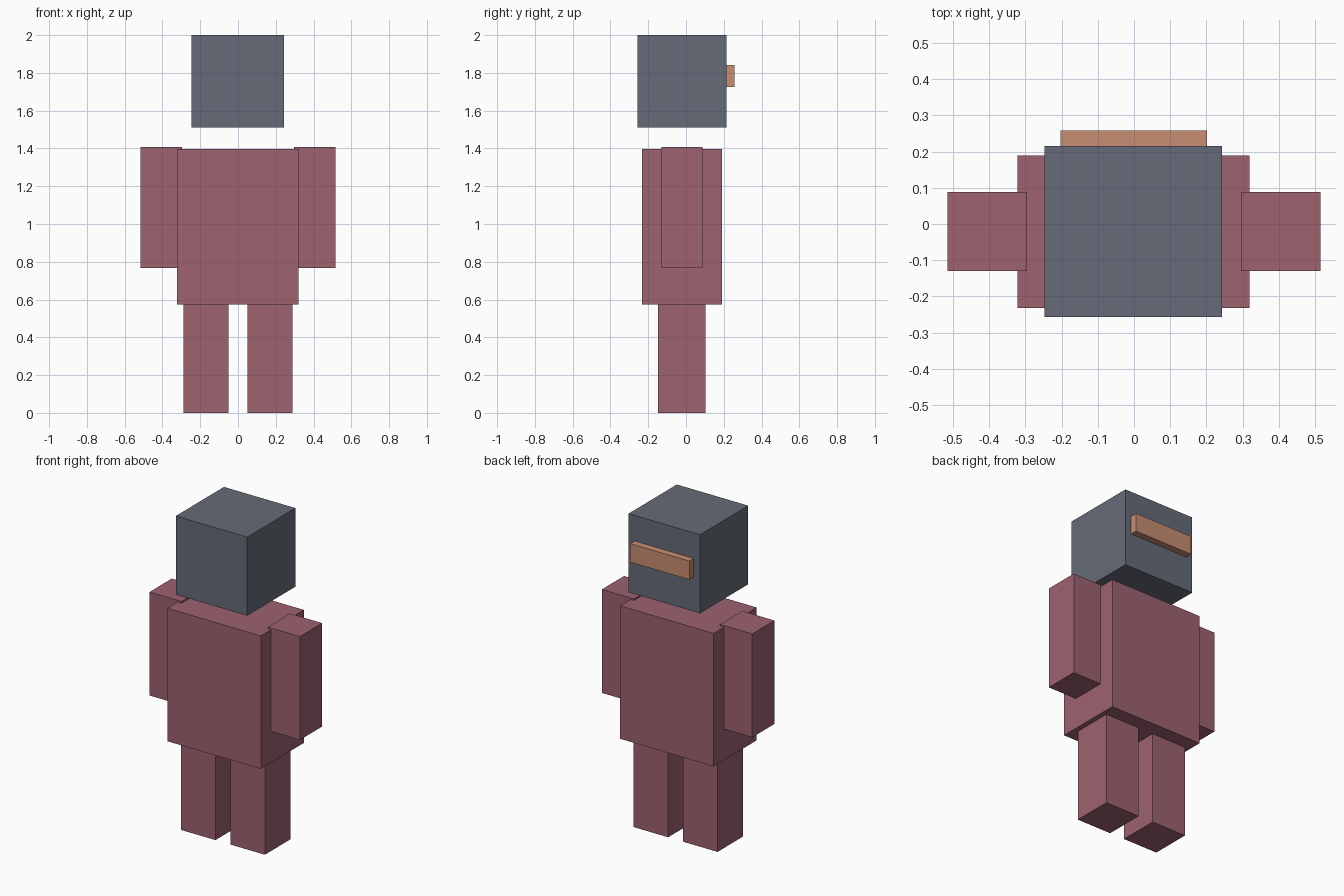
import bpy
import bmesh
from mathutils import Vector

cube = bpy.data.objects.get("Cube")
if cube:
    bpy.data.objects.remove(cube, do_unlink=True)


def make_material(name, rgb):
    mat = bpy.data.materials.new(name)
    mat.use_nodes = True
    color = (*rgb, 1.0)
    mat.diffuse_color = color
    mat.node_tree.nodes["Principled BSDF"].inputs["Base Color"].default_value = color
    return mat


def make_box(name, low, high, mat):
    """Flat-shaded box between two opposite corners."""
    low, high = Vector(low), Vector(high)
    centre, size = (low + high) / 2, high - low
    bm = bmesh.new()
    bmesh.ops.create_cube(bm, size=1)
    bmesh.ops.scale(bm, vec=size, verts=bm.verts)
    mesh = bpy.data.meshes.new(name)
    bm.to_mesh(mesh)
    bm.free()
    mesh.materials.append(mat)
    obj = bpy.data.objects.new(name, mesh)
    obj.location = centre
    bpy.context.collection.objects.link(obj)
    return obj


slate = make_material("slate grey", (0.133, 0.147, 0.184))
maroon = make_material("dusty maroon", (0.337, 0.122, 0.162))
tan = make_material("warm tan", (0.578, 0.270, 0.171))

# Body and floating head
make_box("torso", (-0.322, -0.232, 0.573), (0.319, 0.190, 1.398), maroon)
make_box("head", (-0.247, -0.257, 1.512), (0.243, 0.215, 2.0), slate)

# Bar on the back of the head
make_box("visor", (-0.203, 0.215, 1.726), (0.202, 0.258, 1.841), tan)

# Limbs on both sides
for side, sign in (("left", 1), ("right", -1)):
    arm_x = sorted((sign * 0.296, sign * 0.516))
    leg_x = sorted((sign * 0.051, sign * 0.288))
    make_box(side + "_arm", (arm_x[0], -0.130, 0.766), (arm_x[1], 0.088, 1.408), maroon)
    make_box(side + "_leg", (leg_x[0], -0.148, 0.0), (leg_x[1], 0.102, 0.575), maroon)
